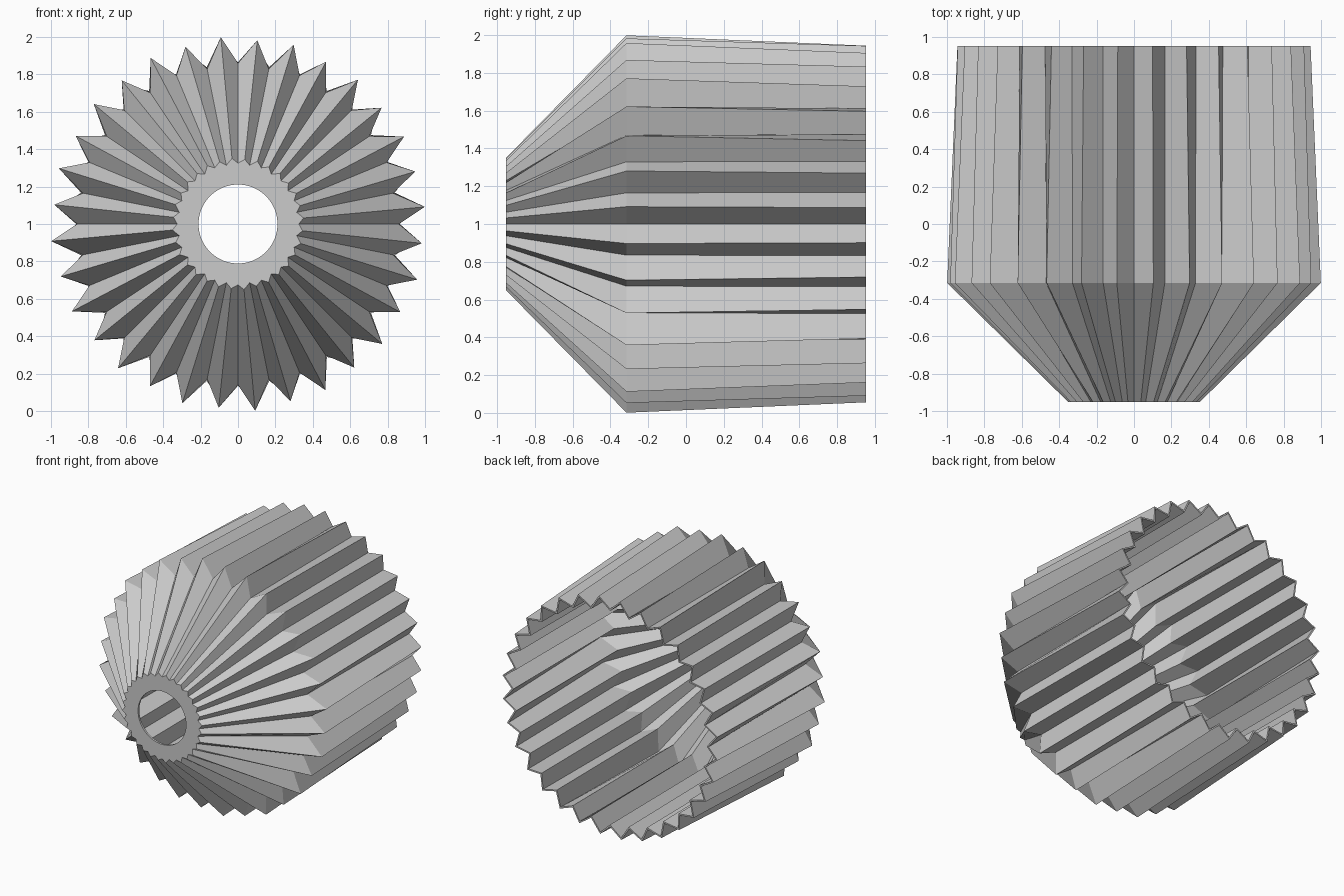
import bpy, bmesh
from math import cos, sin, radians

cube = bpy.data.objects.get("Cube")
if cube:
    bpy.data.objects.remove(cube)

TEETH = 32
STEP = 360 / TEETH

grey = bpy.data.materials.new("light grey")
grey.use_nodes = True
colour = (0.6, 0.6, 0.6, 1)
grey.diffuse_color = colour
grey.node_tree.nodes["Principled BSDF"].inputs["Base Color"].default_value = colour

bm = bmesh.new()


def pleat_ring(y, valleys, tips):
    """Zigzag ring; each pair of radii alternates from tooth to tooth."""
    ring = []
    for k in range(TEETH):
        for offset, r in ((0, valleys[k % 2]), (5.25, tips[k % 2])):
            a = radians(k * STEP + offset)
            ring.append(bm.verts.new((r * cos(a), y, 1 + r * sin(a))))
    return ring


# Rings from the hole in the front plate to the open back
rings = [
    pleat_ring(-0.953, (0.211, 0.211), (0.211, 0.211)),
    pleat_ring(-0.953, (0.325, 0.32), (0.352, 0.347)),
    pleat_ring(-0.315, (0.86, 0.845), (1.003, 0.988)),
    pleat_ring(0.953, (0.865, 0.855), (0.948, 0.948)),
]
for front, back in zip(rings, rings[1:]):
    for i in range(len(front)):
        j = (i + 1) % len(front)
        bm.faces.new((front[i], back[i], back[j], front[j]))

mesh = bpy.data.meshes.new("pleated_shade")
bm.to_mesh(mesh)
bm.free()
mesh.materials.append(grey)
shade = bpy.data.objects.new("pleated_shade", mesh)
bpy.context.scene.collection.objects.link(shade)

# Thin wall, grown inward
wall = shade.modifiers.new("wall", "SOLIDIFY")
wall.thickness = 0.016
wall.offset = -1
